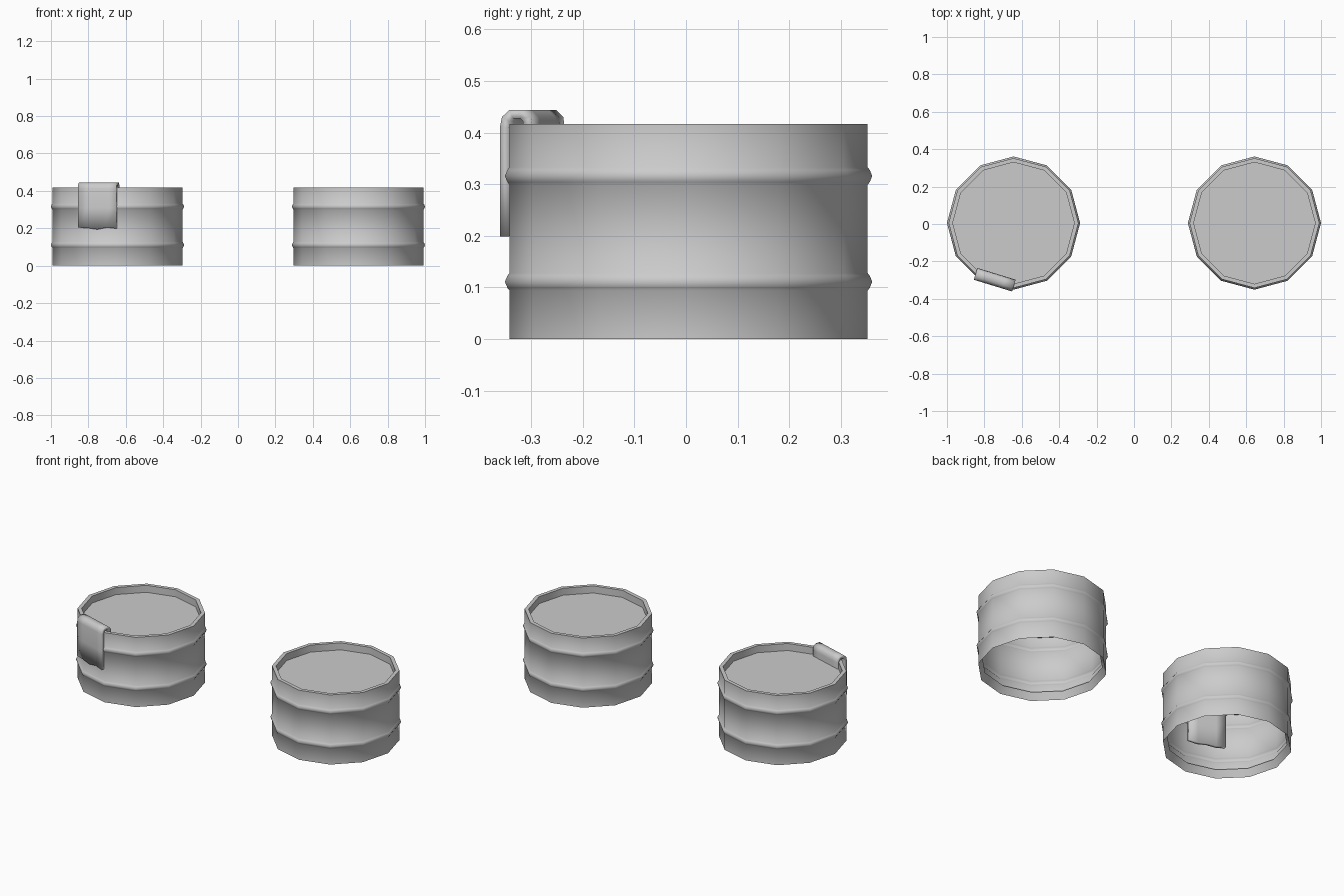
import bpy, bmesh
from math import cos, sin, pi, radians

if "Cube" in bpy.data.objects:
    bpy.data.objects.remove(bpy.data.objects["Cube"])

SIDES = 12
CY = 0.005


def finish(name, bm, angle):
    bmesh.ops.recalc_face_normals(bm, faces=bm.faces)
    mesh = bpy.data.meshes.new(name)
    bm.to_mesh(mesh)
    bm.free()
    ob = bpy.data.objects.new(name, mesh)
    bpy.context.collection.objects.link(ob)
    bpy.ops.object.select_all(action='DESELECT')
    bpy.context.view_layer.objects.active = ob
    ob.select_set(True)
    bpy.ops.object.shade_smooth_by_angle(angle=radians(angle))
    return ob


# Drum: lathed profile (radius, z), open underneath, recessed lid on top
R, RIM, TOP, RECESS = 0.347, 0.325, 0.417, 0.042


def rib(z):
    return [(R, z - 0.017), (R + 0.004, z - 0.012), (R + 0.009, z),
            (R + 0.004, z + 0.012), (R, z + 0.017)]


PROFILE = ([(RIM, RECESS), (R, 0)] + rib(0.111) + rib(0.316)
           + [(R, TOP), (RIM, TOP), (RIM, TOP - RECESS)])


def drum(name, x):
    bm = bmesh.new()
    rings = [[bm.verts.new((x + r * cos(2 * pi * i / SIDES),
                            CY + r * sin(2 * pi * i / SIDES), z))
              for i in range(SIDES)] for r, z in PROFILE]
    for a, b in zip(rings, rings[1:]):
        for i in range(SIDES):
            j = (i + 1) % SIDES
            bm.faces.new((a[i], a[j], b[j], b[i]))
    bm.faces.new(rings[-1])  # lid
    return finish(name, bm, 60)


drum("left_drum", -0.644)
drum("right_drum", 0.644)

# Cloth folded over the rim of the left drum, hanging inside and outside
ANGLE = radians(-17)
CX, CLOTH_Y, WIDTH = -0.744, -0.296, 0.214
OUTER_HEM = [0.204, 0.202, 0.194, 0.205, 0.199]
INNER_HEM = [0.176, 0.168, 0.172, 0.166, 0.174]
FOLD = [(0.026, 0.31), (0.026, 0.41), (0.023, 0.426), (0.012, 0.436),
        (-0.01, 0.436), (-0.02, 0.426), (-0.022, 0.41), (-0.022, 0.31)]

bm = bmesh.new()
columns = []
for k, (zo, zi) in enumerate(zip(OUTER_HEM, INNER_HEM)):
    u = (k / 4 - 0.5) * WIDTH
    path = [(0.026, zo)] + FOLD + [(-0.022, zi)]
    columns.append([bm.verts.new((CX + u * cos(ANGLE) + d * sin(ANGLE),
                                  CLOTH_Y + u * sin(ANGLE) - d * cos(ANGLE), z))
                    for d, z in path])
for a, b in zip(columns, columns[1:]):
    for i in range(len(a) - 1):
        bm.faces.new((a[i], b[i], b[i + 1], a[i + 1]))
cloth = finish("hanging_cloth", bm, 60)
thick = cloth.modifiers.new("thickness", 'SOLIDIFY')
thick.thickness = 0.018
thick.offset = 0
